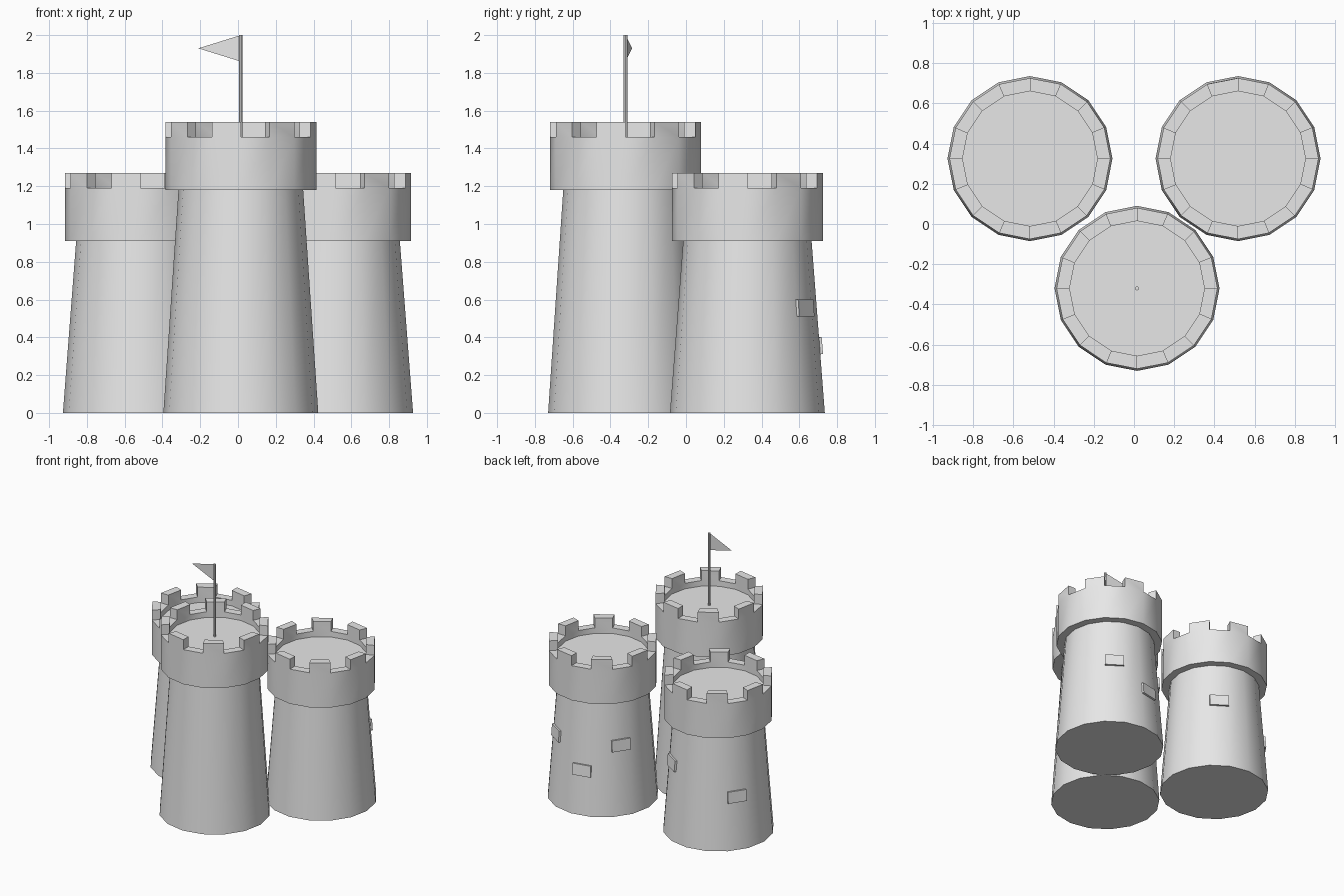
import bpy, bmesh, math
from mathutils import Matrix, Vector

cube = bpy.data.objects.get("Cube")
if cube:
    bpy.data.objects.remove(cube, do_unlink=True)

SIDES = 16
STEP = math.tau / SIDES
BASE_R, RING_R, INNER_R = 0.41, 0.40, 0.335

stone = bpy.data.materials.new("grey_stone")
stone.use_nodes = True
stone.diffuse_color = (0.8, 0.8, 0.8, 1)
stone.node_tree.nodes["Principled BSDF"].inputs["Base Color"].default_value = (0.8, 0.8, 0.8, 1)


def finish(bm, name, smooth=False):
    bmesh.ops.recalc_face_normals(bm, faces=bm.faces[:])
    mesh = bpy.data.meshes.new(name)
    bm.to_mesh(mesh)
    bm.free()
    mesh.materials.append(stone)
    obj = bpy.data.objects.new(name, mesh)
    bpy.context.collection.objects.link(obj)
    if smooth:
        bpy.ops.object.select_all(action='DESELECT')
        obj.select_set(True)
        bpy.context.view_layer.objects.active = obj
        bpy.ops.object.shade_smooth_by_angle(angle=math.radians(30))
    return obj


def tower(name, x, y, wall_h, top_r):
    """Tapered wall, overhanging ring, sunken floor and alternating merlons."""
    notch = wall_h + 0.28
    profile = [(BASE_R, 0), (top_r, wall_h), (RING_R, wall_h),
               (RING_R, notch), (INNER_R, notch), (INNER_R, notch - 0.045)]
    bm = bmesh.new()
    rings = [[bm.verts.new((x + r * math.cos(k * STEP), y + r * math.sin(k * STEP), z))
              for k in range(SIDES)] for r, z in profile]
    merlons = []
    for i, (low, high) in enumerate(zip(rings, rings[1:])):
        for k in range(SIDES):
            n = (k + 1) % SIDES
            face = bm.faces.new((low[k], low[n], high[n], high[k]))
            if i == 3 and k % 2:
                merlons.append(face)
    bm.faces.new(rings[0][::-1])
    bm.faces.new(rings[-1])
    bm.normal_update()
    raised = bmesh.ops.extrude_discrete_faces(bm, faces=merlons)["faces"]
    bmesh.ops.translate(bm, verts=[v for f in raised for v in f.verts], vec=(0, 0, 0.08))
    return finish(bm, name, smooth=True)


def window(name, x, y, wall_h, top_r, facet, z):
    """Shallow block lying on one wall facet."""
    slope = (BASE_R - top_r) / wall_h
    reach = (BASE_R - slope * z) * math.cos(STEP / 2)
    place = (Matrix.Translation((x, y, z))
             @ Matrix.Rotation((facet + 0.5) * STEP, 4, 'Z')
             @ Matrix.Translation((reach, 0, 0))
             @ Matrix.Rotation(-math.atan(slope), 4, 'Y')
             @ Matrix.Diagonal((0.03, 0.145, 0.09, 1)))
    bm = bmesh.new()
    bmesh.ops.create_cube(bm, size=1, matrix=place)
    return finish(bm, name)


# Towers
front = (0.015, -0.32)
left = (0.517, 0.325, 0.91, 0.34)
right = (-0.517, 0.325, 0.91, 0.34)
tower("front_tower", *front, 1.18, 0.33)
tower("left_tower", *left)
tower("right_tower", *right)

# Windows on the rear towers
for name, spot, facet, z in (("left_side_window", left, 2, 0.555),
                             ("left_low_window", left, 4, 0.355),
                             ("left_inner_window", left, 6, 0.555),
                             ("right_inner_window", right, 2, 0.59),
                             ("right_side_window", right, 6, 0.42)):
    window(name, *spot, facet, z)

# Flagpole
bm = bmesh.new()
bmesh.ops.create_cone(bm, cap_ends=True, segments=8, radius1=0.01, radius2=0.01, depth=0.6,
                      matrix=Matrix.Translation((*front, 1.7)))
finish(bm, "flagpole", smooth=True)

# Pennant
bm = bmesh.new()
top = Vector((*front, 2.0))
bm.faces.new([bm.verts.new(p) for p in (top, top - Vector((0, 0, 0.14)),
                                        top + Vector((-0.225, 0.035, -0.07)))])
finish(bm, "pennant")
